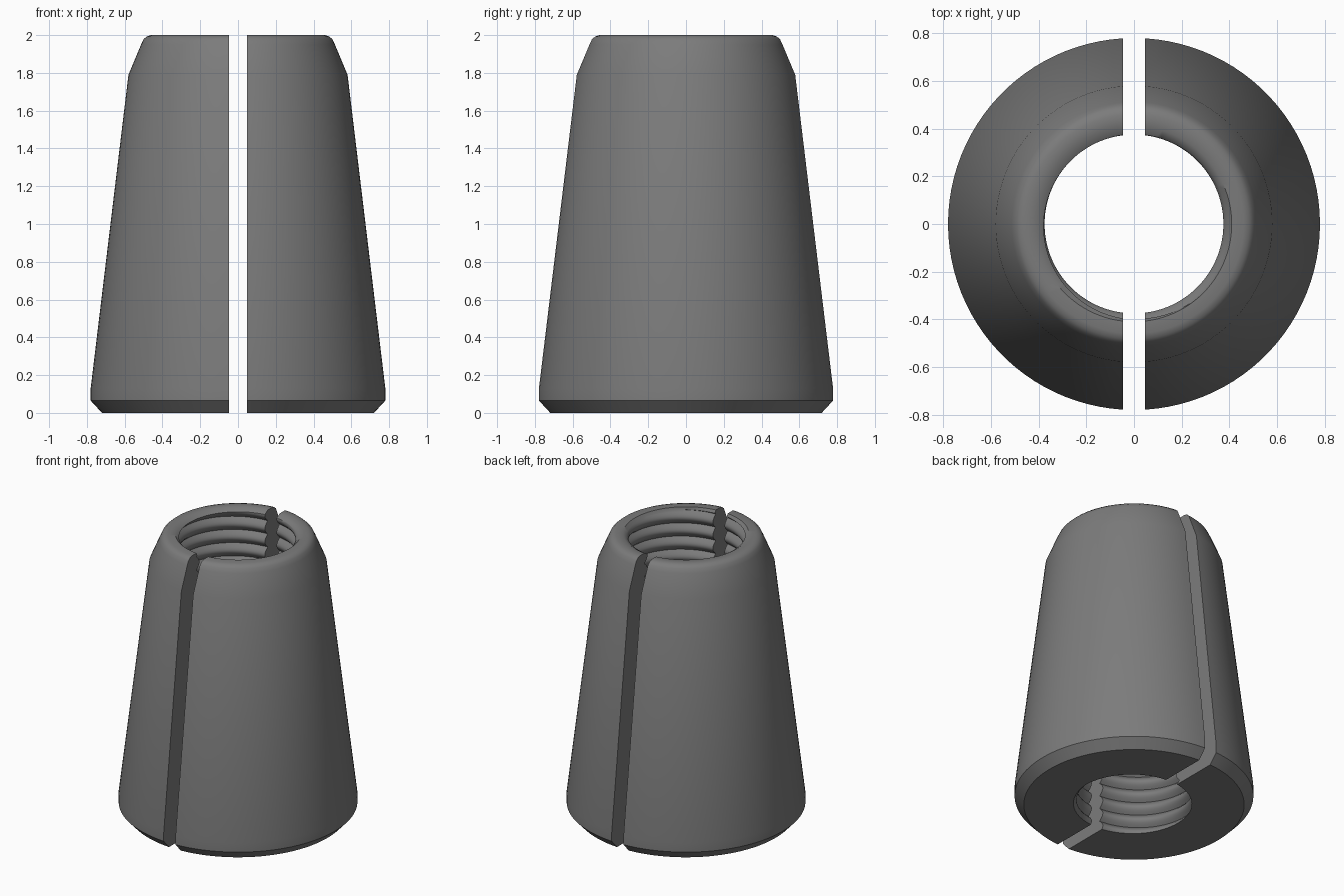
import bpy, bmesh, math

if "Cube" in bpy.data.objects:
    bpy.data.objects.remove(bpy.data.objects["Cube"])

GAP = 0.047       # half width of the slot between the two jaws
PITCH = 0.095     # thread pitch
COLS = 48         # segments around each half
STEPS = 8         # samples per thread turn

steel = bpy.data.materials.new("dark grey steel")
steel.diffuse_color = (0.2, 0.2, 0.2, 1)
steel.use_nodes = True
steel.node_tree.nodes["Principled BSDF"].inputs["Base Color"].default_value = steel.diffuse_color

# outer outline from the bottom bore edge, up the taper to the top bore edge
OUTER = [(0.41, 0.0), (0.72, 0.0), (0.78, 0.065), (0.78, 0.13), (0.58, 1.79),
         (0.513, 1.95), (0.50, 1.978), (0.483, 1.993), (0.46, 2.0), (0.41, 2.0)]
Z_LOW, Z_HIGH = 0.0, 1.98


def thread_radius(z, phi):
    # rounded ridges with sharp grooves, wound as a helix
    u = z / PITCH - phi / (2 * math.pi)
    return 0.408 - 0.033 * abs(math.sin(math.pi * u))


def column(t, mid):
    phi = mid + t * math.pi / 2
    pts = list(OUTER)
    n = int((Z_HIGH - Z_LOW) / PITCH + 2) * STEPS
    for i in range(n, -STEPS - 1, -1):
        z = (i / STEPS + phi / (2 * math.pi)) * PITCH
        z = min(max(z, Z_LOW), Z_HIGH)
        pts.append((thread_radius(z, phi), z))
    out = []
    for r, z in pts:
        a = mid + t * math.acos(GAP / r)
        out.append((r * math.cos(a), r * math.sin(a), z))
    return out


def jaw(name, mid):
    bm = bmesh.new()
    cols = [[bm.verts.new(p) for p in column(-1 + 2 * c / COLS, mid)]
            for c in range(COLS + 1)]
    n = len(cols[0])
    for a, b in zip(cols, cols[1:]):
        for i in range(n):
            j = (i + 1) % n
            bm.faces.new((a[i], b[i], b[j], a[j]))
    # flat slot faces
    bm.faces.new(cols[0])
    bm.faces.new(cols[-1][::-1])
    bmesh.ops.remove_doubles(bm, verts=bm.verts, dist=1e-5)
    bmesh.ops.recalc_face_normals(bm, faces=bm.faces)
    me = bpy.data.meshes.new(name)
    bm.to_mesh(me)
    bm.free()
    me.materials.append(steel)
    ob = bpy.data.objects.new(name, me)
    bpy.context.collection.objects.link(ob)
    bpy.ops.object.select_all(action='DESELECT')
    ob.select_set(True)
    bpy.context.view_layer.objects.active = ob
    bpy.ops.object.shade_smooth_by_angle(angle=math.radians(40))


jaw("right_jaw", 0.0)
jaw("left_jaw", math.pi)
